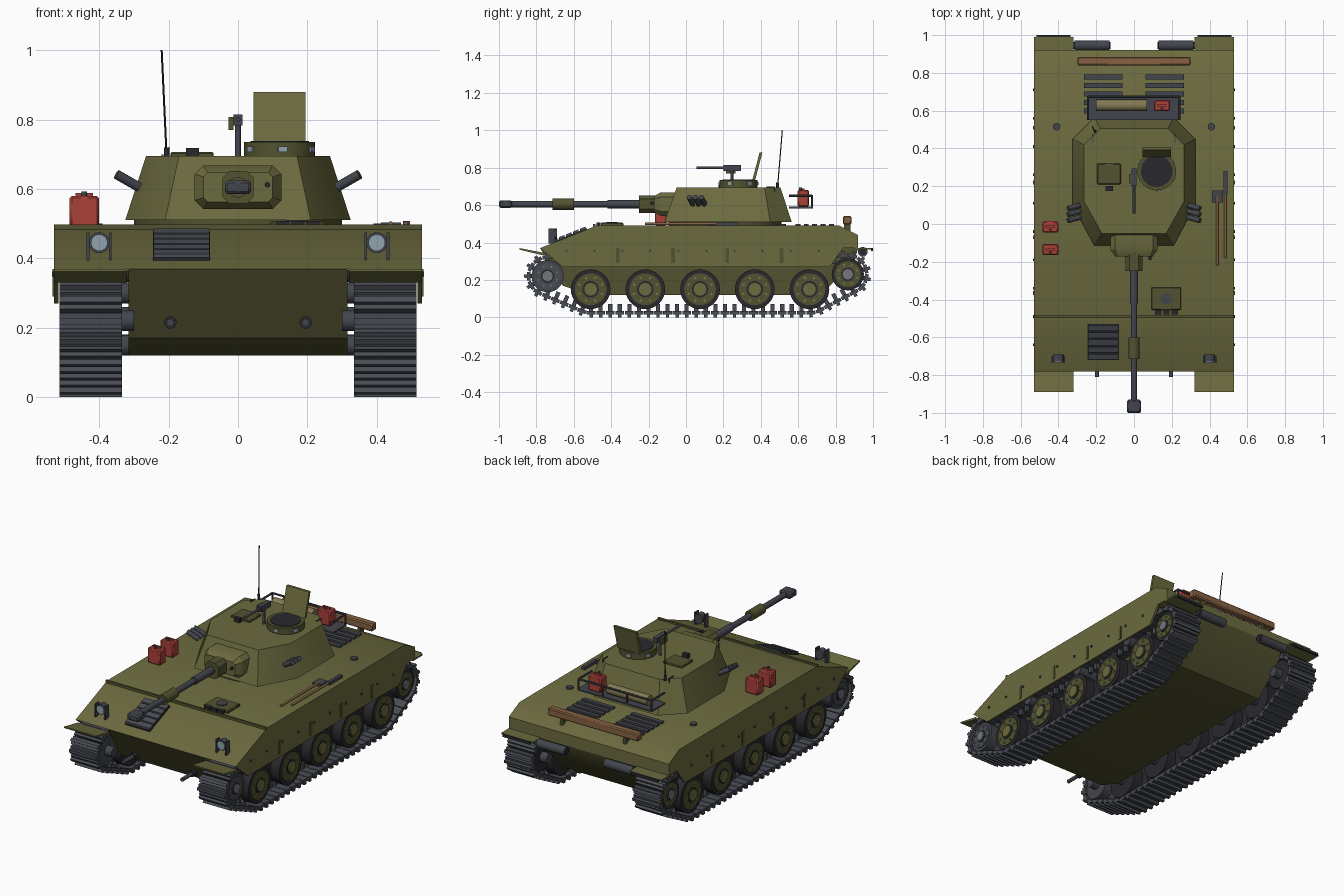
import bpy, bmesh, math
from mathutils import Vector, Matrix

if "Cube" in bpy.data.objects:
    bpy.data.objects.remove(bpy.data.objects["Cube"])


def material(name, *rgb):
    mat = bpy.data.materials.new(name)
    mat.use_nodes = True
    mat.diffuse_color = (*rgb, 1)
    mat.node_tree.nodes["Principled BSDF"].inputs["Base Color"].default_value = (*rgb, 1)
    return mat


GREEN = material("olive green", .15, .147, .05)
DARK = material("dark olive", .085, .085, .03)
METAL = material("gun metal", .055, .06, .075)
TRACK = material("track steel", .065, .072, .088)
RUBBER = material("black rubber", .022, .022, .027)
STEEL = material("pale steel", .17, .18, .2)
RED = material("red paint", .4, .05, .04)
WOOD = material("brown wood", .24, .12, .055)
CANVAS = material("khaki canvas", .22, .19, .09)
GLASS = material("pale glass", .28, .36, .42)
parts = []


def finish(name, mat, bm, mirror=False, bevel=0):
    bmesh.ops.recalc_face_normals(bm, faces=bm.faces)
    mesh = bpy.data.meshes.new(name)
    bm.to_mesh(mesh)
    bm.free()
    mesh.materials.append(mat)
    obj = bpy.data.objects.new(name, mesh)
    bpy.context.collection.objects.link(obj)
    parts.append(obj)
    if bevel:
        mod = obj.modifiers.new("soft edge", "BEVEL")
        mod.width = bevel
        mod.segments = 1
    if mirror:
        obj.modifiers.new("other side", "MIRROR")
    return obj


def add_box(bm, lo, hi, frame=Matrix()):
    lo, hi = Vector(lo), Vector(hi)
    size = Matrix.Diagonal((*(hi - lo), 1))
    bmesh.ops.create_cube(bm, size=1, matrix=frame @ Matrix.Translation((lo + hi) / 2) @ size)


def box(name, mat, x, y, z, **opts):
    bm = bmesh.new()
    add_box(bm, (x[0], y[0], z[0]), (x[1], y[1], z[1]))
    return finish(name, mat, bm, **opts)


def add_rod(bm, start, end, radius, sides=24):
    start, end = Vector(start), Vector(end)
    turn = (end - start).to_track_quat('Z', 'Y').to_matrix().to_4x4()
    bmesh.ops.create_cone(bm, cap_ends=True, segments=sides, radius1=radius, radius2=radius,
                          depth=(end - start).length,
                          matrix=Matrix.Translation((start + end) / 2) @ turn)


def rod(name, mat, start, end, radius, sides=24, **opts):
    bm = bmesh.new()
    add_rod(bm, start, end, radius, sides)
    return finish(name, mat, bm, **opts)


def loft(name, mat, rings, **opts):
    """Skin between closed rings of points, with capped ends."""
    bm = bmesh.new()
    loops = [[bm.verts.new(p) for p in ring] for ring in rings]
    for a, b in zip(loops, loops[1:]):
        for i in range(len(a)):
            j = (i + 1) % len(a)
            bm.faces.new((a[i], a[j], b[j], b[i]))
    bm.faces.new(loops[0])
    bm.faces.new(loops[-1])
    return finish(name, mat, bm, **opts)


def side_profile(name, mat, x, yz, **opts):
    return loft(name, mat, [[(e, y, z) for y, z in yz] for e in x], **opts)


# Hull, skirts and mudguards
side_profile("upper_hull", GREEN, (-.53, .53),
             [(-.78, .37), (-.48, .49), (.82, .49), (.92, .44), (.92, .37)])
side_profile("lower_hull", DARK, (-.315, .315),
             [(-.78, .37), (-.66, .17), (-.52, .12), (.72, .12), (.9, .3), (.92, .37)])
side_profile("side_skirt", GREEN, (.518, .53),
             [(-.78, .37), (-.66, .27), (.77, .27), (.84, .37)], mirror=True)
side_profile("front_mudguard", GREEN, (.32, .53),
             [(-.89, .362), (-.89, .37), (-.76, .345), (-.76, .33)], mirror=True)
box("rear_mudguard", GREEN, (.32, .53), (.9, .99), (.362, .372), mirror=True)
box("rear_mudguard_lip", RUBBER, (.335, .515), (.99, 1), (.355, .372), mirror=True)
box("splash_rail", DARK, (-.53, .53), (-.497, -.485), (.48, .498))
for y in (-.365, -.07, .22, .51):
    box("skirt_hanger", DARK, (.528, .534), (y - .01, y + .01), (.29, .37), mirror=True)
for i in range(10):
    y = -.64 + i * .15
    rod("skirt_bolt", METAL, (.528, y, .355), (.536, y, .355), .007, 8, mirror=True)

# Running gear
wheel_y = [-.51 + i * .2925 for i in range(5)]


def wheel(name, y, z, radius, tyre, disc, hub):
    for x in (.345, .44):
        rod(name + "_tyre", tyre, (x, y, z), (x + .06, y, z), radius, 32, mirror=True)
    rod(name + "_axle", METAL, (.3, y, z), (.46, y, z), .03, mirror=True)
    rod(name + "_disc", disc, (.49, y, z), (.505, y, z), radius * .8, 32, mirror=True)
    rod(name + "_groove", RUBBER, (.5, y, z), (.507, y, z), radius * .42, mirror=True)
    rod(name + "_hub", hub, (.5, y, z), (.514, y, z), radius * .32, mirror=True)
    bolts = bmesh.new()
    for k in range(8):
        a = (k + .5) * math.pi / 4
        p = Vector((.5, y + math.cos(a) * radius * .62, z + math.sin(a) * radius * .62))
        add_rod(bolts, p, p + Vector((.01, 0, 0)), radius * .06, 8)
    finish(name + "_bolts", CANVAS, bolts, mirror=True)


for y in wheel_y:
    wheel("road_wheel", y, .15, .106, RUBBER, DARK, GREEN)
wheel("drive_sprocket", -.74, .22, .086, METAL, TRACK, STEEL)
wheel("rear_idler", .865, .23, .086, RUBBER, DARK, STEEL)
for y in (-.36, .075, .51):
    rod("return_roller", METAL, (.3, y, .3), (.48, y, .3), .03, mirror=True)

# Track path: convex outline around the wheels, then evenly spaced links
cloud = []
for y, z, r in ((-.74, .22, .1), (.865, .23, .1), (wheel_y[0], .15, .125), (wheel_y[-1], .15, .125)):
    for k in range(64):
        a = k * math.tau / 64
        cloud.append((y + r * math.cos(a), z + r * math.sin(a)))


def half_outline(points):
    out = []
    for p in points:
        while len(out) > 1 and ((out[-1][0] - out[-2][0]) * (p[1] - out[-2][1])
                                <= (out[-1][1] - out[-2][1]) * (p[0] - out[-2][0])):
            out.pop()
        out.append(p)
    return out[:-1]


cloud.sort()
path = [Vector((0, *p)) for p in half_outline(cloud) + half_outline(cloud[::-1])]
spans = list(zip(path, path[1:] + path[:1]))
links = 76
pitch = sum((b - a).length for a, b in spans) / links
track = bmesh.new()
travelled, placed = 0, 0
for a, b in spans:
    length = (b - a).length
    while placed < links and placed * pitch <= travelled + length:
        t = (b - a).normalized()
        n = Vector((0, -t.z, t.y))
        spot = a + t * (placed * pitch - travelled)
        frame = Matrix.Translation(spot) @ Matrix(((1, 0, 0), (0, t.y, n.y), (0, t.z, n.z))).to_4x4()
        add_box(track, (.335, -pitch * .46, -.01), (.515, pitch * .46, .009), frame)
        add_box(track, (.335, -.009, -.025), (.515, .009, -.01), frame)
        add_box(track, (.412, -.011, .009), (.432, .011, .045), frame)
        placed += 1
    travelled += length
finish("track_links", TRACK, track, mirror=True)

# Turret
rod("turret_ring", DARK, (0, .21, .48), (0, .21, .515), .3, 48)


def octagon(front, side, back, y0, y1, y2, y3, z):
    right = [(front, y0, z), (side, y1, z), (side, y2, z), (back, y3, z)]
    return right + [(-x, y, z) for x, y, z in right[::-1]]


loft("turret_shell", GREEN, [octagon(.21, .325, .21, -.115, .1, .45, .565, .51),
                             octagon(.17, .265, .18, -.05, .12, .42, .505, .695)])


def chamfered(w, h, c, y, z=.605):
    corner = [(w, h - c), (w - c, h), (c - w, h), (-w, h - c)]
    return [(x, y, z + v) for x, v in corner + [(-x, -v) for x, v in corner]]


loft("mantlet", GREEN, [chamfered(.125, .063, .025, -.05), chamfered(.125, .063, .025, -.135),
                        chamfered(.1, .042, .012, -.172)])
loft("gun_collar", DARK, [chamfered(.045, .047, .02, y) for y in (-.16, -.25)])
rod("coaxial_port", RUBBER, (.085, -.15, .612), (.085, -.19, .612), .008, 12)
rod("barrel_sleeve", METAL, (0, -.24, .605), (0, -.42, .605), .022)
rod("gun_barrel", METAL, (0, -.4, .605), (0, -.95, .605), .017)
rod("bore_evacuator", DARK, (0, -.6, .605), (0, -.715, .605), .03)
box("muzzle_brake", METAL, (-.038, .038), (-1, -.93), (.585, .625), bevel=.008)
for i in range(3):
    y = .1 - i * .032
    rod("smoke_launcher", METAL, (.285, y, .605), (.35, y - .018, .642), .014, 16, mirror=True)

# Roof fittings
rod("cupola_ring", DARK, (.12, .28, .69), (.12, .28, .735), .102, 32)
rod("cupola_opening", RUBBER, (.12, .28, .73), (.12, .28, .738), .084, 32)
for k in range(6):
    a = math.radians(60 * k - 85)
    frame = Matrix.Translation((.12, .28, .715)) @ Matrix.Rotation(a, 4, 'Z')
    bm = bmesh.new()
    add_box(bm, (.095, -.013, -.008), (.106, .013, .008), frame)
    finish("cupola_periscope", GLASS, bm)
side_profile("cupola_lid", GREEN, (.045, .195), [(.355, .735), (.37, .735), (.408, .88), (.393, .88)])
box("loader_hatch", DARK, (-.195, -.07), (.21, .32), (.69, .706), bevel=.004)
box("loader_periscope", RUBBER, (-.15, -.112), (.175, .2), (.69, .718))
rod("machine_gun_post", METAL, (0, .245, .69), (0, .245, .79), .008, 12)
box("machine_gun_body", METAL, (-.013, .013), (.2, .295), (.783, .815))
rod("machine_gun_barrel", METAL, (0, .055, .8), (0, .21, .8), .007, 12)
box("ammunition_box", DARK, (-.027, -.013), (.215, .265), (.77, .808))
rod("antenna_base", RUBBER, (-.205, .49, .69), (-.206, .49, .72), .008, 12)
rod("antenna", RUBBER, (-.206, .49, .7), (-.22, .515, 1), .003, 8)
box("lifting_eye", METAL, (.215, .221), (.43, .475), (.66, .7), mirror=True)

# Stowage rack behind the turret
box("rack_floor", METAL, (-.248, .245), (.55, .678), (.583, .592))
corners = [(-.243, .55), (-.243, .673), (.24, .673), (.24, .55)]
for (x, y), (u, v) in zip(corners, corners[1:]):
    rod("rack_rail", METAL, (x, y, .65), (u, v, .65), .006, 8)
for x in (-.243, -.08, .08, .24):
    rod("rack_post", METAL, (x, .673, .585), (x, .673, .65), .005, 8)
rod("canvas_roll", CANVAS, (-.2, .628, .622), (.07, .628, .622), .03)


def fuel_can(x, y, z):
    box("fuel_can", RED, (x - .042, x + .042), (y - .03, y + .03), (z, z + .09), bevel=.006)
    box("fuel_can_handle", RED, (x - .025, x + .025), (y - .006, y + .006), (z + .085, z + .098))
    rod("fuel_can_cap", METAL, (x, y - .015, z + .085), (x, y - .015, z + .103), .008, 12)


fuel_can(-.443, -.015, .49)
fuel_can(-.443, -.135, .49)
fuel_can(.148, .627, .592)

# Deck fittings
for i in range(5):
    y = .585 + i * .045
    box("engine_grille_slat", METAL, (.06, .265), (y, y + .026), (.488, .5), mirror=True)
box("unditching_log", WOOD, (-.3, .3), (.84, .884), (.497, .542), bevel=.006)
box("log_bracket", DARK, (.2, .22), (.845, .88), (.46, .5), mirror=True)
rod("filler_cap", METAL, (.41, .515, .48), (.41, .515, .5), .02, 16, mirror=True)
box("driver_hatch", DARK, (.092, .25), (-.455, -.335), (.485, .506), bevel=.004)
rod("driver_hatch_boss", METAL, (.17, -.395, .5), (.17, -.395, .511), .03)
for x in (.128, .172, .216):
    box("driver_periscope", RUBBER, (x - .017, x + .017), (-.478, -.457), (.485, .508))
rod("shovel_handle", WOOD, (.44, -.22, .5), (.44, .15, .5), .007, 12)
box("shovel_blade", METAL, (.412, .47), (.115, .178), (.49, .504))
rod("axe_handle", WOOD, (.483, -.18, .5), (.483, .2, .5), .007, 12)
box("axe_head", METAL, (.475, .495), (.16, .28), (.488, .507))

# Front and rear plate fittings


def glacis(y, lift):
    return (y, .37 + (y + .78) * .4 + lift)


def glacis_plate(name, mat, x, y0, y1, lift):
    side_profile(name, mat, x, [glacis(y0, 0), glacis(y1, 0), glacis(y1, lift), glacis(y0, lift)])


glacis_plate("front_vent_frame", RUBBER, (-.245, -.08), -.72, -.53, .007)
for i in range(5):
    y = -.718 + i * .038
    glacis_plate("front_vent_slat", TRACK, (-.243, -.082), y, y + .03, .018)
rod("headlight", METAL, (.4, -.69, .445), (.4, -.728, .445), .03, mirror=True)
rod("headlight_lens", GLASS, (.4, -.72, .445), (.4, -.733, .445), .024, mirror=True)
for x in (.368, .432):
    box("headlight_guard", METAL, (x - .004, x + .004), (-.735, -.7), (.395, .474), mirror=True)
rod("tow_hook", METAL, (.195, -.66, .215), (.195, -.81, .215), .011, 12, mirror=True)
rod("tow_hook_base", RUBBER, (.195, -.66, .215), (.195, -.72, .215), .018, 16, mirror=True)
rod("exhaust", METAL, (.13, .945, .35), (.315, .945, .35), .026, mirror=True)
rod("exhaust_tip", RUBBER, (.125, .945, .35), (.32, .945, .35), .018, mirror=True)

# Smooth shading on round parts, sharp elsewhere
for obj in bpy.context.selected_objects:
    obj.select_set(False)
for obj in parts:
    obj.select_set(True)
bpy.context.view_layer.objects.active = parts[0]
bpy.ops.object.shade_smooth_by_angle(angle=math.radians(32))
